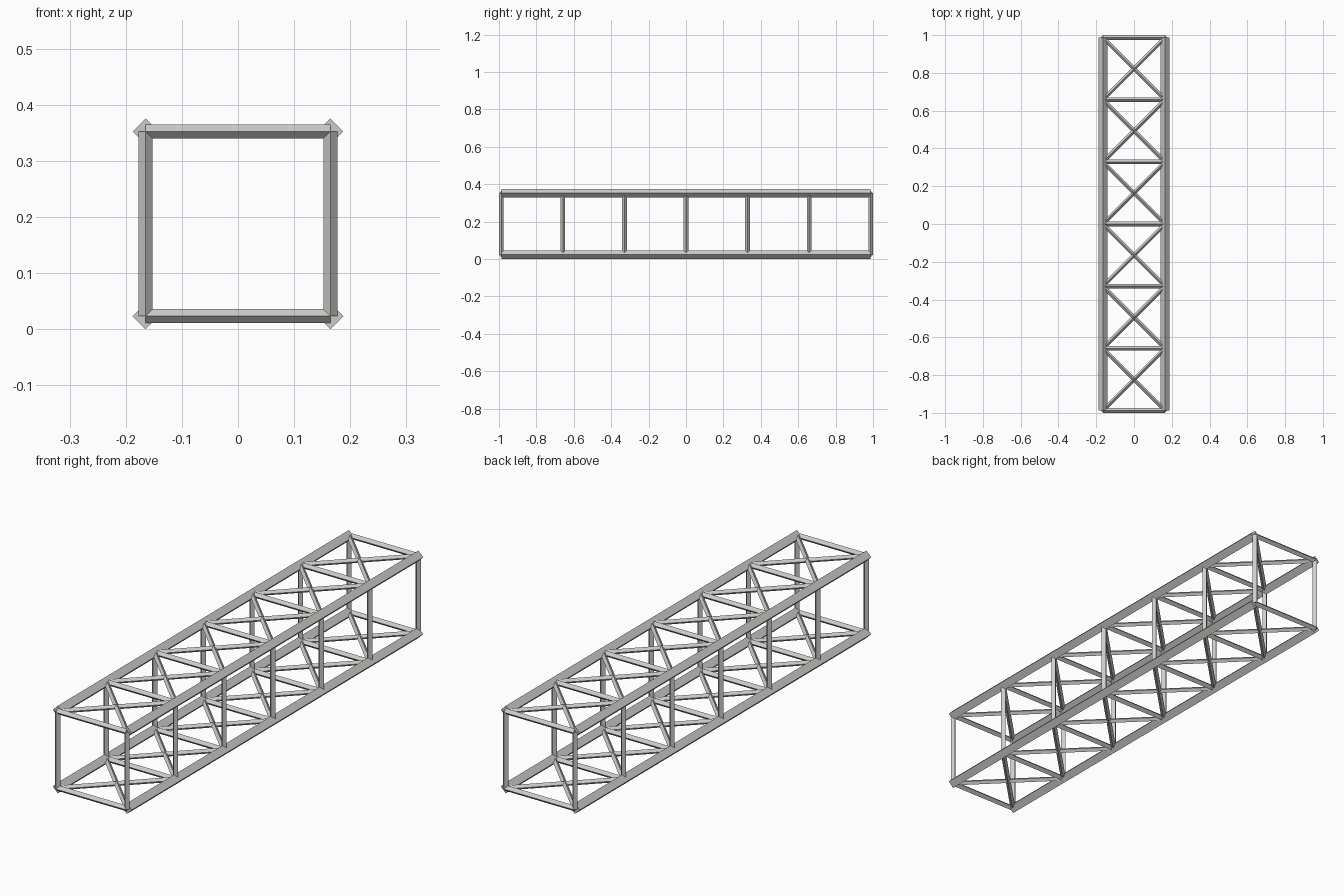
import bpy, bmesh
from mathutils import Vector, Matrix

if "Cube" in bpy.data.objects:
    bpy.data.objects.remove(bpy.data.objects["Cube"])

BAYS = 6
R_CHORD, R_BRACE, R_DIAG = 0.0232, 0.0125, 0.0105
HALF_LEN = 1.0 - R_BRACE
BAY = 2 * HALF_LEN / BAYS
HALF_W = BAY / 2
Z_LOW, Z_HIGH = R_CHORD, R_CHORD + BAY

metal = bpy.data.materials.new("light grey metal")
metal.diffuse_color = (0.6, 0.6, 0.585, 1)
metal.use_nodes = True
metal.node_tree.nodes["Principled BSDF"].inputs["Base Color"].default_value = metal.diffuse_color


def bar(bm, a, b, r):
    """Square bar from a to b, standing on its corner."""
    a, b = Vector(a), Vector(b)
    d = (b - a).normalized()
    up = Vector((0, 1, 0)) if abs(d.z) > 0.9 else Vector((0, 0, 1))
    side = up.cross(d).normalized()
    rot = Matrix((side, up, d)).transposed().to_4x4()
    # cone vertices lie on the side and up axes
    bmesh.ops.create_cone(bm, cap_ends=True, segments=4, radius1=r, radius2=r,
                          depth=(b - a).length,
                          matrix=Matrix.Translation((a + b) / 2) @ rot)


def part(name, bars, r):
    bm = bmesh.new()
    for a, b in bars:
        bar(bm, a, b, r)
    bmesh.ops.recalc_face_normals(bm, faces=bm.faces)
    me = bpy.data.meshes.new(name)
    bm.to_mesh(me)
    bm.free()
    me.materials.append(metal)
    ob = bpy.data.objects.new(name, me)
    bpy.context.collection.objects.link(ob)


stations = [-HALF_LEN + i * BAY for i in range(BAYS + 1)]
W = HALF_W

# four long corner chords
part("main_chords", [((x, -HALF_LEN, z), (x, HALF_LEN, z))
                     for x in (-W, W) for z in (Z_LOW, Z_HIGH)], R_CHORD)

# square frames at each station
part("cross_bars", [((-W, y, z), (W, y, z))
                    for y in stations for z in (Z_LOW, Z_HIGH)], R_BRACE)
part("uprights", [((x, y, Z_LOW), (x, y, Z_HIGH))
                  for y in stations for x in (-W, W)], R_BRACE)

# crossed braces on the top and bottom
part("diagonal_braces", [((s * W, y, z), (-s * W, y + BAY, z))
                         for y in stations[:-1] for z in (Z_LOW, Z_HIGH)
                         for s in (-1, 1)], R_DIAG)
